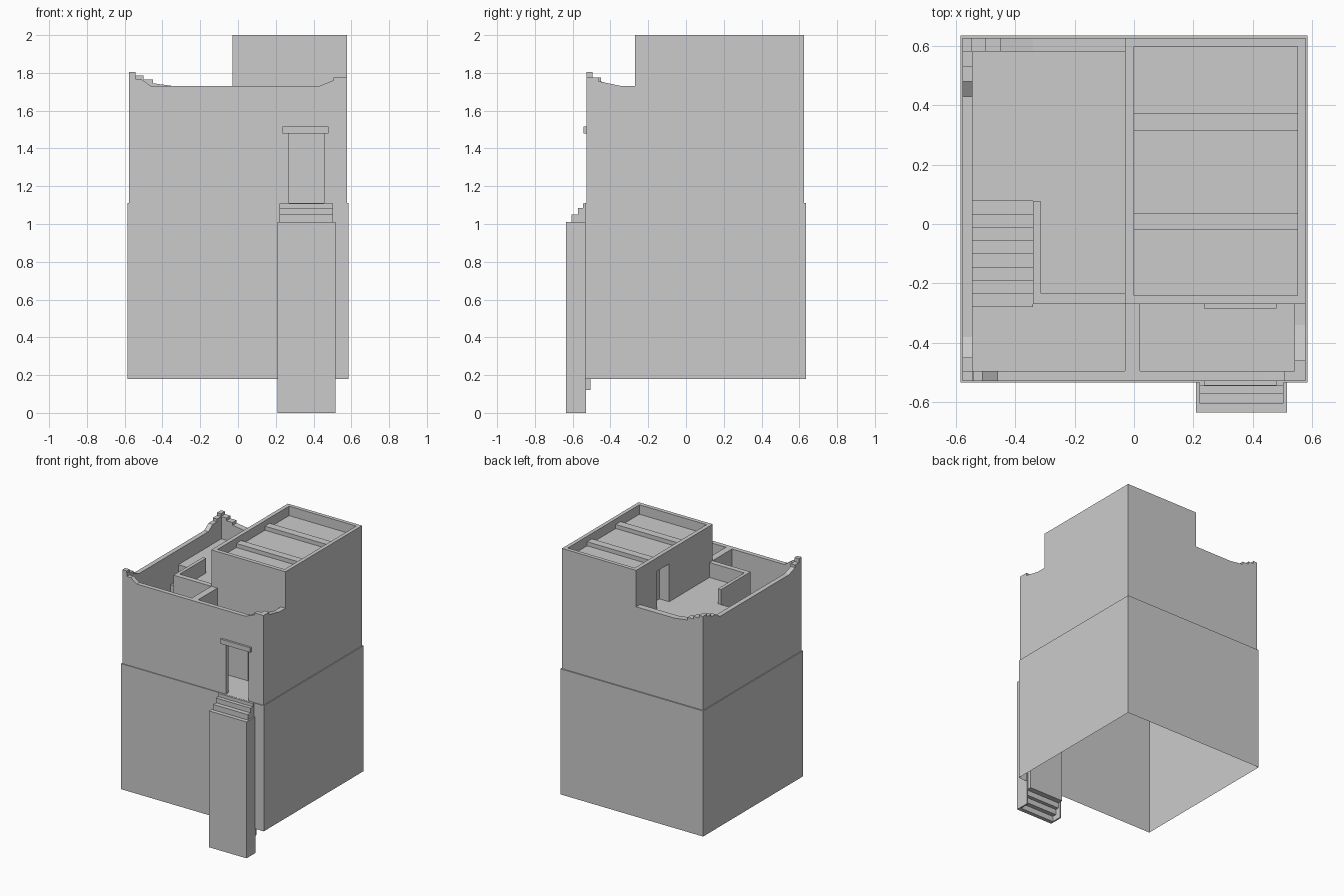
import bpy, bmesh

if "Cube" in bpy.data.objects:
    bpy.data.objects.remove(bpy.data.objects["Cube"])


def make(name, verts, faces):
    me = bpy.data.meshes.new(name)
    me.from_pydata(verts, [], faces)
    bm = bmesh.new()
    bm.from_mesh(me)
    bmesh.ops.recalc_face_normals(bm, faces=bm.faces)
    bm.to_mesh(me)
    bm.free()
    ob = bpy.data.objects.new(name, me)
    bpy.context.collection.objects.link(ob)
    return ob


def prism(name, pts, place):
    """Extrude a 2D outline; place(u, v, k) gives the 3D point on side k."""
    n = len(pts)
    verts = [place(u, v, k) for k in (0, 1) for u, v in pts]
    faces = [tuple(range(n)), tuple(range(n, 2 * n))]
    faces += [(i, (i + 1) % n, n + (i + 1) % n, n + i) for i in range(n)]
    return make(name, verts, faces)


def box(name, x0, x1, y0, y1, z0, z1):
    return prism(name, [(x0, y0), (x1, y0), (x1, y1), (x0, y1)],
                 lambda u, v, k: (u, v, (z0, z1)[k]))


def wall_x(name, pts, y0, y1):
    return prism(name, pts, lambda u, v, k: (u, (y0, y1)[k], v))


def wall_y(name, pts, x0, x1):
    return prism(name, pts, lambda u, v, k: ((x0, x1)[k], u, v))


def cut(ob, *dims):
    c = box("cutter", *dims)
    c.hide_render = True
    c.hide_set(True)
    c.display_type = 'WIRE'
    m = ob.modifiers.new("opening", 'BOOLEAN')
    m.operation = 'DIFFERENCE'
    m.solver = 'EXACT'
    m.object = c


F, R, T = 1.11, 1.62, 1.73    # court floor, roof floor, parapet top
X, Y0, Y1 = 0.578, -0.528, 0.626

# Lower storey, open underneath
base = box("lower_storey", -0.585, 0.585, -0.534, 0.635, 0.18, F)
bm = bmesh.new()
bm.from_mesh(base.data)
bmesh.ops.delete(bm, geom=[f for f in bm.faces if f.calc_center_median().z < 0.2],
                 context='FACES_ONLY')
bm.to_mesh(base.data)
bm.free()

# Outer walls with raised, stepped corners
front = wall_x("front_wall", [
    (-X, F), (X, F), (X, 1.775), (0.505, 1.775), (0.505, 1.76), (0.43, T),
    (-0.46, T), (-0.51, 1.765), (-0.54, 1.765), (-0.54, 1.79), (-X, 1.79)], Y0, -0.495)
cut(front, 0.27, 0.455, -0.6, -0.45, F - 0.03, 1.49)
wall_x("back_wall", [
    (-X, F), (-0.03, F), (-0.03, T), (-0.34, T), (-0.45, 1.745), (-0.45, 1.765),
    (-0.50, 1.765), (-0.50, 1.785), (-0.545, 1.785), (-0.545, 1.805), (-X, 1.805)], 0.58, Y1)
wall_y("left_wall", [
    (-0.495, F), (0.58, F), (0.58, 1.785), (0.53, 1.785), (0.53, 1.765), (0.48, 1.765),
    (0.43, T), (-0.38, T), (-0.45, 1.755), (-0.45, 1.775), (-0.495, 1.775)], -X, -0.543)
wall_y("right_wall", [
    (-0.495, F), (-0.27, F), (-0.27, T), (-0.34, T), (-0.46, 1.755),
    (-0.46, 1.775), (-0.495, 1.775)], 0.54, X)
box("front_left_cap", -X, -0.543, Y0, -0.495, 1.79, 1.805)
box("court_divider", -0.03, 0.02, -0.495, -0.27, F, T)

# Tower with sunken roof, doors and roof beams
tower = box("tower", -0.03, X, -0.27, Y1, F, 2.0)
cut(tower, 0.0, 0.55, -0.24, 0.598, 1.93, 2.1)
cut(tower, 0.27, 0.455, -0.35, -0.1, F + 0.001, 1.49)
cut(tower, -0.1, 0.05, 0.24, 0.385, R, 1.90)
for y in (-0.02, 0.315):
    box("roof_beam", 0.0, 0.55, y, y + 0.057, 1.93, 1.96)
for y in (Y0, -0.27):
    box("door_lintel", 0.235, 0.48, y - 0.015, y, 1.48, 1.515)

# Roof terrace and its low walls
box("terrace", -0.34, -0.03, -0.27, 0.58, F, R)
box("terrace_side", -0.543, -0.34, 0.077, 0.58, F, R)
box("stairwell_rail", -0.34, -0.315, -0.27, 0.077, R, T)
box("terrace_rail", -0.315, -0.03, -0.27, -0.232, R, T)

# Stairs from the court up to the terrace
n = 8
for i in range(n):
    y = -0.28 + i * 0.357 / n
    box("court_step", -0.543, -0.34, y, y + 0.357 / n, F, F + (i + 1) * (R - F) / (n + 1))

# Entrance stairs: tall slabs, each one set back and raised
ys = [-0.635, -0.605, -0.572, -0.545, -0.505]
tops = [1.01, 1.05, 1.085, 1.109]
for i in range(4):
    w = 0.153 if i == 0 else 0.142
    box("entrance_step", 0.362 - w, 0.362 + w, ys[i], ys[i + 1], 0.04 * i, tops[i])
for x in (0.209, 0.504):
    box("entrance_side", x, x + 0.011, -0.605, -0.53, 0, 1.01)
